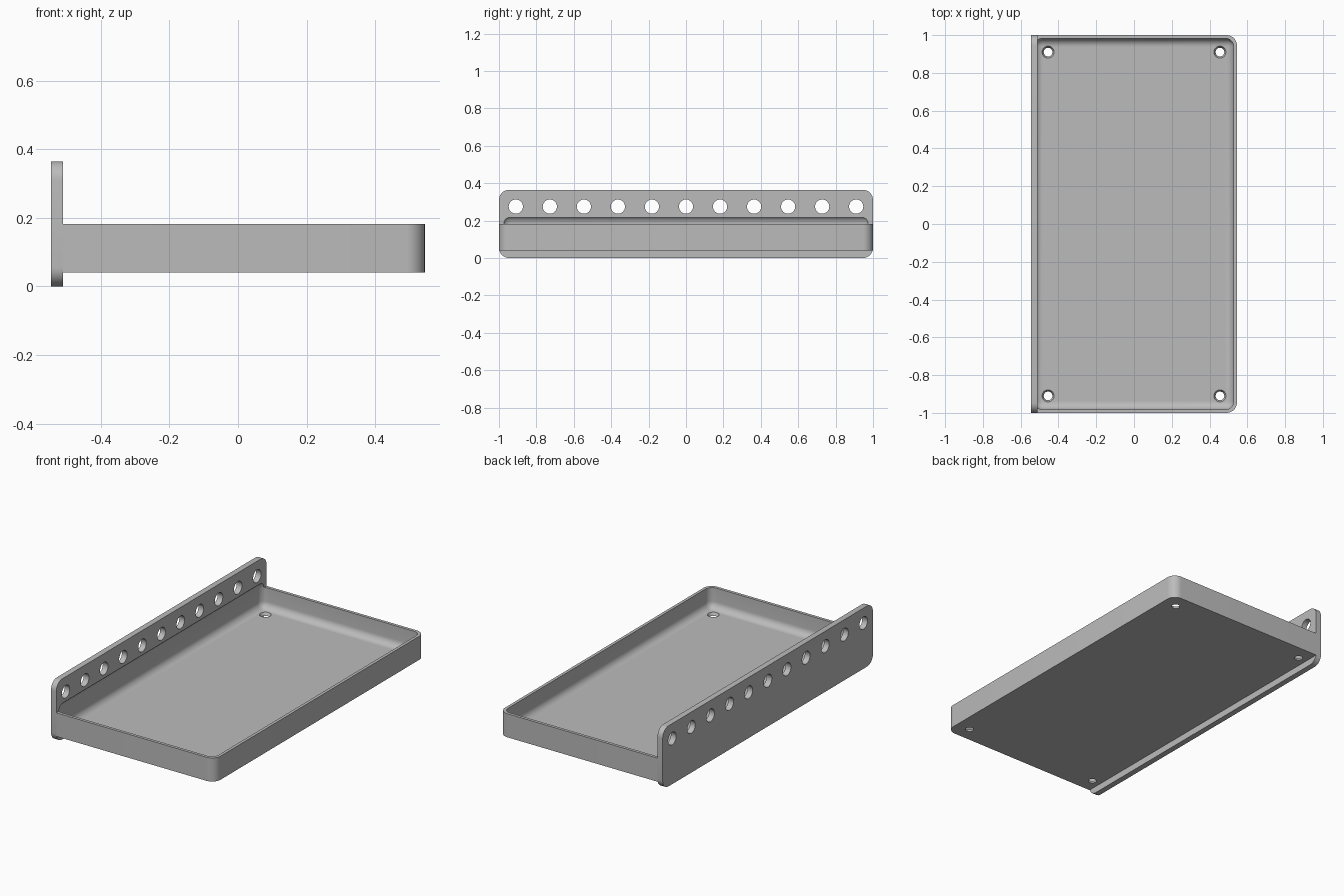
import bpy
import bmesh
import math

cube = bpy.data.objects.get("Cube")
if cube:
    bpy.data.objects.remove(cube, do_unlink=True)

# Main dimensions
LEFT, INNER, RIGHT = -0.545, -0.51, 0.545
BASE, RIM, TOP = 0.04, 0.182, 0.365
WALL = 0.018

grey = bpy.data.materials.new("plain grey")
grey.use_nodes = True
colour = (0.5, 0.5, 0.5, 1)
grey.diffuse_color = colour
grey.node_tree.nodes["Principled BSDF"].inputs["Base Color"].default_value = colour


def finish(name, bm):
    mesh = bpy.data.meshes.new(name)
    bm.to_mesh(mesh)
    bm.free()
    obj = bpy.data.objects.new(name, mesh)
    mesh.materials.append(grey)
    bpy.context.collection.objects.link(obj)
    return obj


def rounded_box(name, low, high, radius, pick):
    """Box between two corners, with the edges chosen by pick rounded."""
    bm = bmesh.new()
    bmesh.ops.create_cube(bm, size=1)
    for v in bm.verts:
        v.co = [(a + b) / 2 + c * (b - a) for a, b, c in zip(low, high, v.co)]
    edges = [e for e in bm.edges if pick(e.verts[0].co, e.verts[1].co)]
    bmesh.ops.bevel(bm, geom=edges, offset=radius, segments=8,
                    profile=0.5, affect='EDGES')
    return finish(name, bm)


def drill(name, centre, r_low, r_high, depth, along_x=False):
    bm = bmesh.new()
    bmesh.ops.create_cone(bm, cap_ends=True, segments=32,
                          radius1=r_low, radius2=r_high, depth=depth)
    obj = finish(name, bm)
    obj.location = centre
    if along_x:
        obj.rotation_euler.y = math.pi / 2
    return obj


def cut(target, cutters):
    for cutter in cutters:
        mod = target.modifiers.new("cut", 'BOOLEAN')
        mod.operation = 'DIFFERENCE'
        mod.solver = 'EXACT'
        mod.object = cutter
    bpy.context.view_layer.update()
    graph = bpy.context.evaluated_depsgraph_get()
    mesh = bpy.data.meshes.new_from_object(target.evaluated_get(graph))
    target.modifiers.clear()
    target.data = mesh


# Tray body, rounded on its two free upright corners
tray = rounded_box("tray", (INNER, -1, BASE), (RIGHT, 1, RIM), 0.055,
                   lambda a, b: a.x > 0 and b.x > 0 and a.z != b.z)

# Upright mounting plate with rounded corners
plate = rounded_box("mounting_plate", (LEFT, -1, 0), (INNER, 1, TOP), 0.055,
                    lambda a, b: a.x != b.x)

# Fully rounded cavity that also sinks into the plate
cavity = rounded_box("cavity_cutter", (LEFT + WALL, -1 + WALL, BASE + WALL),
                     (RIGHT - WALL, 1 - WALL, 0.226), 0.042,
                     lambda a, b: True)

# Row of holes along the plate
plate_drills = [drill("plate_hole_cutter", (INNER, i * 0.182, 0.275),
                      0.038, 0.038, 0.2, True) for i in range(-5, 6)]

# Tapered screw holes in the tray floor
floor_drills = [drill("floor_hole_cutter", (x, y, BASE + WALL / 2),
                      0.022, 0.033, WALL + 0.004)
                for x in (-0.455, 0.455) for y in (-0.91, 0.91)]

cut(tray, [cavity] + floor_drills)
cut(plate, [cavity] + plate_drills)
for cutter in [cavity] + plate_drills + floor_drills:
    bpy.data.objects.remove(cutter, do_unlink=True)

# Smooth the fillets and holes, keep the hard edges
bpy.ops.object.select_all(action='DESELECT')
for obj in (tray, plate):
    obj.select_set(True)
bpy.context.view_layer.objects.active = tray
bpy.ops.object.shade_smooth_by_angle(angle=math.radians(30))
